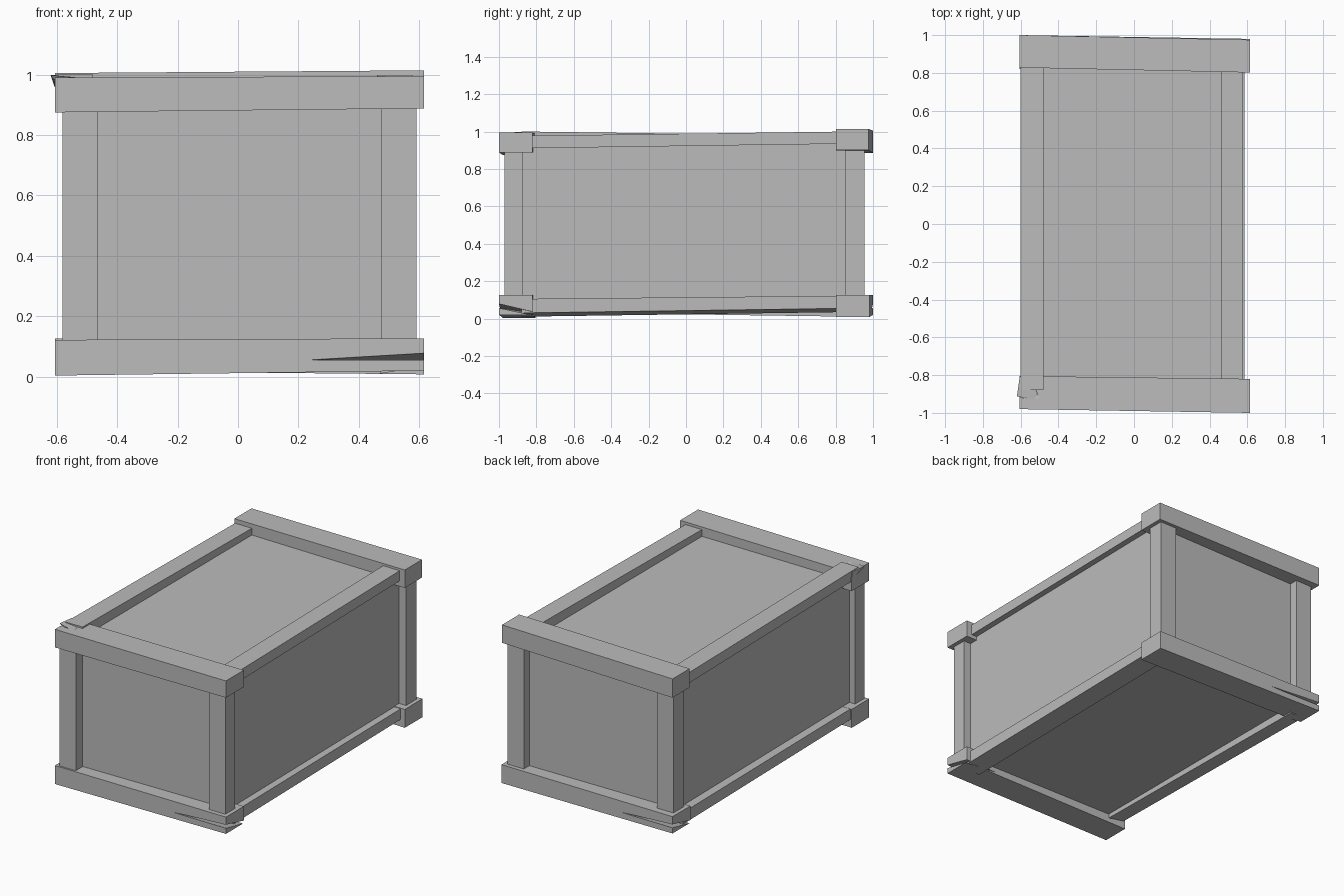
import bpy, bmesh
from mathutils import Matrix

cube = bpy.data.objects.get("Cube")
if cube:
    bpy.data.objects.remove(cube, do_unlink=True)

GREY = (0.5, 0.5, 0.5, 1)
wood = bpy.data.materials.new("plain grey wood")
wood.use_nodes = True
wood.diffuse_color = GREY
wood.node_tree.nodes["Principled BSDF"].inputs["Base Color"].default_value = GREY
half_turn = Matrix.Rotation(3.14159265, 4, "Z")


def hull(name, points, turn=False):
    """Convex solid around a few corner points."""
    bm = bmesh.new()
    for p in points:
        bm.verts.new(p)
    bmesh.ops.convex_hull(bm, input=bm.verts)
    bmesh.ops.dissolve_limit(bm, angle_limit=0.002, verts=bm.verts, edges=bm.edges)
    if turn:
        bmesh.ops.transform(bm, matrix=half_turn, verts=bm.verts)
    bmesh.ops.recalc_face_normals(bm, faces=bm.faces)
    mesh = bpy.data.meshes.new(name)
    bm.to_mesh(mesh)
    bm.free()
    mesh.materials.append(wood)
    obj = bpy.data.objects.new(name, mesh)
    bpy.context.collection.objects.link(obj)
    return obj


def box(name, x, y, z):
    return hull(name, [(a, b, c) for a in x for b in y for c in z])


def cross_bar(name, left, right):
    """Bar along x; each end is (y0, y1, z0, z1)."""
    pts = [(x, y, z) for x, e in ((-0.605, left), (0.615, right))
           for y in e[:2] for z in e[2:]]
    return hull(name, pts)


def rail(name, x, front, back, tilt=0.0):
    """Rail along y; each end is (z0, z1), tilt lifts the outer lower edge."""
    outer = max(x, key=abs)
    pts = [(a, y, z + (tilt if a == outer and z == e[0] else 0))
           for y, e in ((-0.88, front), (0.88, back)) for a in x for z in e]
    return hull(name, pts)


def cut(obj, cutter):
    mod = obj.modifiers.new("split", "BOOLEAN")
    mod.operation = "DIFFERENCE"
    mod.solver = "EXACT"
    mod.object = cutter
    bpy.context.view_layer.update()
    graph = bpy.context.evaluated_depsgraph_get()
    mesh = bpy.data.meshes.new_from_object(obj.evaluated_get(graph))
    obj.modifiers.clear()
    obj.data = mesh
    bpy.data.objects.remove(cutter, do_unlink=True)


# Recessed panels
box("crate_panels", (-0.54, 0.54), (-0.9, 0.9), (0.06, 0.935))

# Corner posts
for side, xs in (("right", (-0.58, -0.465)), ("left", (0.475, 0.59))):
    box("front_post_" + side, xs, (-0.97, -0.875), (0.08, 0.94))
    box("back_post_" + side, xs, (0.85, 0.955), (0.08, 0.94))

# Long side rails
rail("top_rail_left", (0.46, 0.578), (0.91, 0.977), (0.935, 1.0))
rail("top_rail_right", (-0.6, -0.48), (0.935, 1.0), (0.91, 0.977))
rail("bottom_rail_left", (0.47, 0.586), (0.01, 0.105), (0.035, 0.122), 0.02)
rail("bottom_rail_right", (-0.595, -0.48), (0.035, 0.122), (0.01, 0.105), 0.02)

# Thick end bars
top_front = cross_bar("top_front_bar", (-0.98, -0.805, 0.875, 0.99), (-1.0, -0.82, 0.888, 0.995))
cross_bar("top_back_bar", (0.828, 1.0, 0.885, 1.005), (0.802, 0.975, 0.9, 1.014))
bottom_front = cross_bar("bottom_front_bar", (-0.98, -0.805, 0.004, 0.122), (-1.0, -0.82, 0.02, 0.127))
bottom_back = cross_bar("bottom_back_bar", (0.82, 1.0, 0.02, 0.127), (0.802, 0.98, 0.008, 0.125))

# Splits at the ends of the bottom bars
for bar, turn in ((bottom_front, False), (bottom_back, True)):
    cut(bar, hull("split_cutter", [
        (0.22, -1.02, 0.06), (0.42, -0.79, 0.025),
        (0.65, -1.02, 0.06), (0.65, -1.02, 0.084),
        (0.65, -0.79, 0.012), (0.65, -0.79, 0.03)], turn))

# Raised splinter on the top front bar
cut(top_front, hull("splinter_cutter", [
    (-0.47, -0.94, 1.0), (-0.54, -0.79, 1.0), (-0.65, -0.91, 1.0),
    (-0.65, -0.79, 1.0), (-0.65, -0.91, 0.97), (-0.65, -0.79, 0.94)]))
hull("top_splinter", [
    (-0.51, -0.935, 0.988), (-0.52, -0.82, 0.988), (-0.62, -0.912, 0.998),
    (-0.605, -0.81, 0.998), (-0.61, -0.905, 0.985), (-0.602, -0.81, 0.945)])
